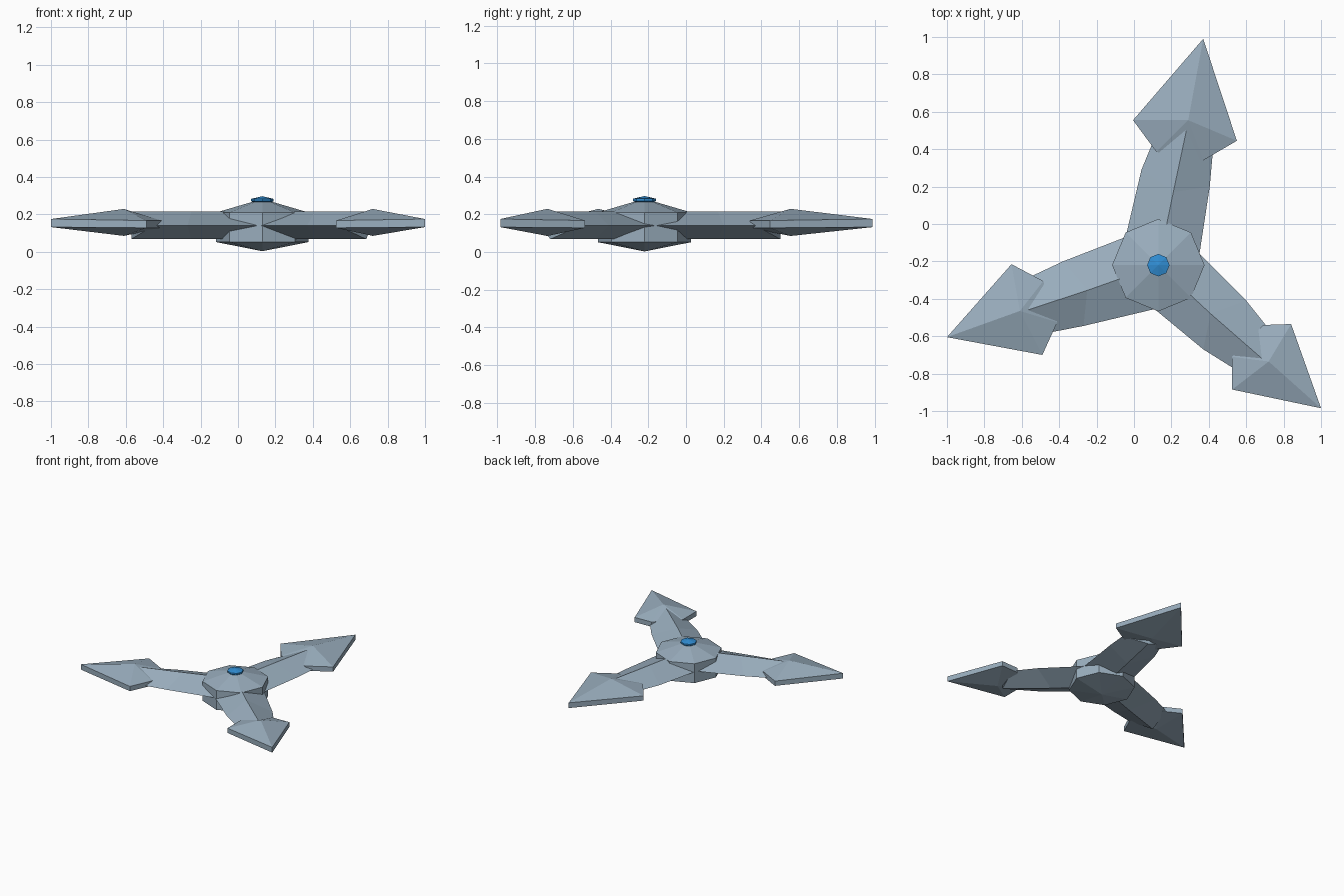
import bpy, bmesh, math

if "Cube" in bpy.data.objects:
    bpy.data.objects.remove(bpy.data.objects["Cube"])

CX, CY = 0.13, -0.22   # hub centre
MID = 0.14             # height of the shaft side edges


def material(name, rgb):
    m = bpy.data.materials.new(name)
    m.diffuse_color = (*rgb, 1)
    m.use_nodes = True
    m.node_tree.nodes["Principled BSDF"].inputs["Base Color"].default_value = m.diffuse_color
    return m


steel = material("blue grey steel", (0.32, 0.42, 0.51))
blue = material("bright blue", (0.03, 0.27, 0.66))


def make(name, verts, faces, mat):
    mesh = bpy.data.meshes.new(name)
    mesh.from_pydata(verts, [], faces)
    bm = bmesh.new()
    bm.from_mesh(mesh)
    bmesh.ops.recalc_face_normals(bm, faces=bm.faces)
    bm.to_mesh(mesh)
    bm.free()
    mesh.materials.append(mat)
    ob = bpy.data.objects.new(name, mesh)
    bpy.context.collection.objects.link(ob)
    return ob


def turned(name, profile, low, high, mat, n=8):
    """Eight-sided solid with pointed bottom (low) and top (high)."""
    verts = [(CX + r * math.cos(2 * math.pi * i / n),
              CY + r * math.sin(2 * math.pi * i / n), z)
             for r, z in profile for i in range(n)]
    b = len(verts)
    verts += [(CX, CY, low), (CX, CY, high)]
    last = (len(profile) - 1) * n
    faces = []
    for i in range(n):
        j = (i + 1) % n
        faces += [(k * n + i, k * n + j, k * n + n + j, k * n + n + i)
                  for k in range(len(profile) - 1)]
        faces += [(b, j, i), (b + 1, last + i, last + j)]
    return make(name, verts, faces, mat)


def shaft(name, lefts, ridges, rights):
    """Diamond-section arm through three stations."""
    verts = []
    for l, c, r in zip(lefts, ridges, rights):
        verts += [(*l, MID), (*c, 0.214), (*r, MID), (*c, 0.068)]
    faces = [(0, 1, 2, 3), (8, 9, 10, 11)]
    for k in (0, 4):
        for i in range(4):
            j = (i + 1) % 4
            faces.append((k + i, k + j, k + 4 + j, k + 4 + i))
    return make(name, verts, faces, steel)


def head(name, outline, apex):
    """Barbed blade: thin rim with a low pyramid above and below."""
    n = len(outline)
    top = [(*p, 0.175 if i == 0 else 0.167) for i, p in enumerate(outline)]
    low = [(*p, 0.132 if i == 0 else 0.128) for i, p in enumerate(outline)]
    verts = top + low + [(*apex, 0.229), (*apex, 0.085)]
    faces = []
    for i in range(n):
        j = (i + 1) % n
        faces += [(i, j, n + j, n + i), (2 * n, i, j), (2 * n + 1, n + i, n + j)]
    return make(name, verts, faces, steel)


# Hub and gem
turned("hub", [(0.247, 0.052), (0.247, 0.21), (0.06, 0.265)], 0.003, 0.27, steel)
turned("gem", [(0.045, 0.26), (0.06, 0.271), (0.06, 0.283)], 0.255, 0.297, blue)

# Points where neighbouring arms meet at the hub
back_left, front, right = (-0.045, -0.07), (0.11, -0.455), (0.35, -0.16)
hub = (CX, CY)

# Arms: shaft side edges and ridge running outward from the hub
shaft("back_shaft", [back_left, (0.04, 0.29), (0.11, 0.46)],
      [hub, (0.21, 0.17), (0.28, 0.5)],
      [right, (0.405, 0.2), (0.42, 0.37)])
shaft("left_shaft", [front, (-0.27, -0.545), (-0.45, -0.58)],
      [hub, (-0.25, -0.355), (-0.57, -0.46)],
      [back_left, (-0.38, -0.2), (-0.55, -0.28)])
shaft("right_shaft", [right, (0.6, -0.41), (0.72, -0.56)],
      [hub, (0.41, -0.48), (0.685, -0.72)],
      [front, (0.37, -0.67), (0.53, -0.77)])

# Blade heads: tip, barb, notch, notch, barb
head("back_head", [(0.37, 0.99), (-0.005, 0.555), (0.12, 0.385),
                   (0.37, 0.34), (0.55, 0.445)], (0.29, 0.555))
head("left_head", [(-1.0, -0.605), (-0.49, -0.70), (-0.41, -0.525),
                   (-0.485, -0.305), (-0.655, -0.215)], (-0.61, -0.465))
head("right_head", [(1.0, -0.985), (0.84, -0.535), (0.69, -0.54),
                    (0.525, -0.71), (0.525, -0.885)], (0.72, -0.735))
